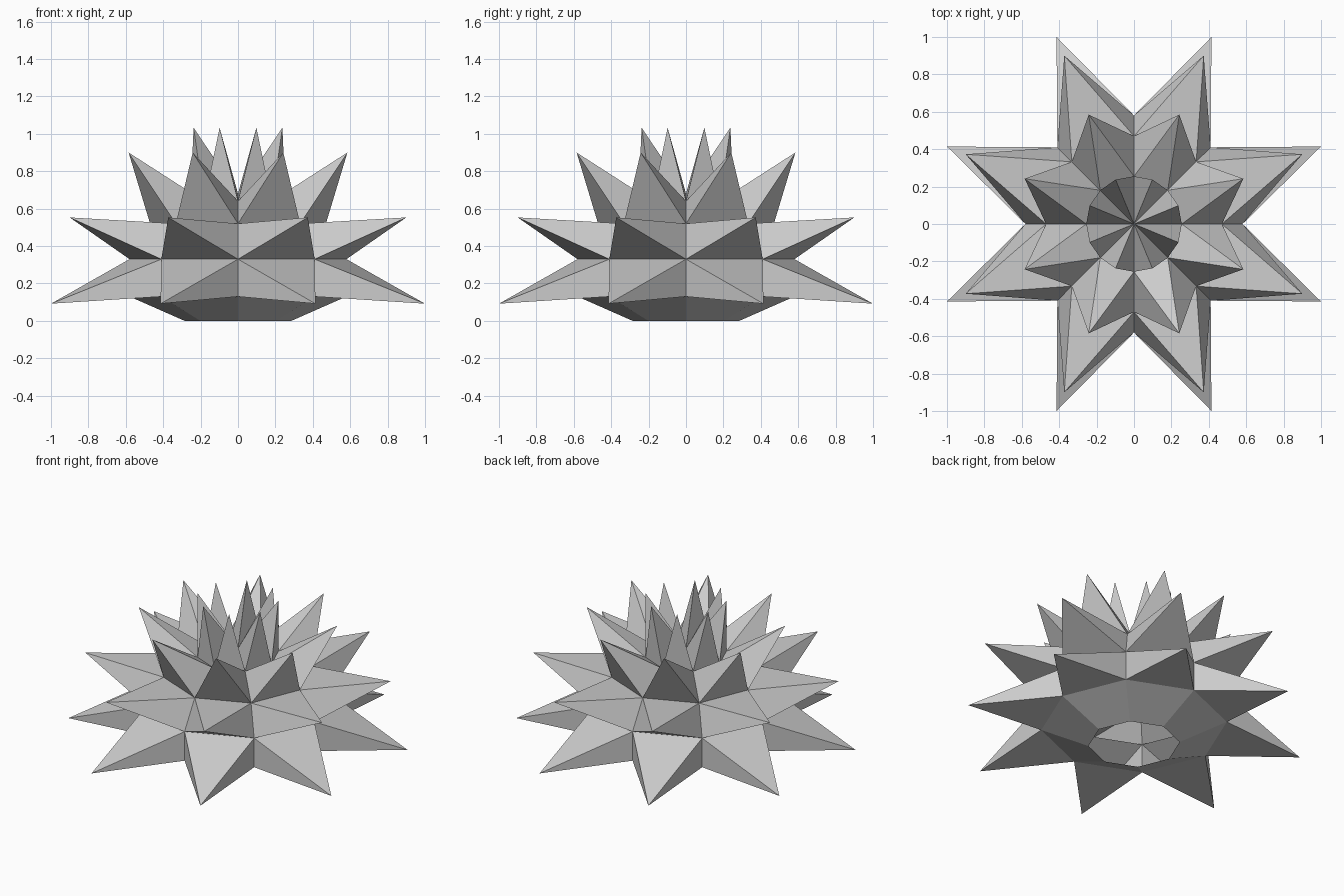
import bpy, bmesh
from math import cos, sin, pi

if "Cube" in bpy.data.objects:
    bpy.data.objects.remove(bpy.data.objects["Cube"])

SIDES = 8
# body rings (radius, height), bottom to top; the bottom is open
RINGS = [(0.285, 0.0), (0.58, 0.13), (0.58, 0.33), (0.47, 0.52), (0.255, 0.64)]
# petal tips (radius, height) for each band above the base
TIPS = [(1.082, 0.092), (0.974, 0.553), (0.633, 0.90)]
CROWN_TIP = (0.257, 1.033)
CENTRE_HEIGHT = 0.68


def polar(bm, radius, z, step):
    a = 2 * pi * step / SIDES
    return bm.verts.new((radius * cos(a), radius * sin(a), z))


def spike(bm, base, tip):
    """Fan of triangles from a base outline up to a tip."""
    for i in range(len(base)):
        bm.faces.new((base[i], base[(i + 1) % len(base)], tip))


bm = bmesh.new()
rings = [[polar(bm, r, z, k) for k in range(SIDES)] for r, z in RINGS]
centre = bm.verts.new((0, 0, CENTRE_HEIGHT))

for k in range(SIDES):
    n = (k + 1) % SIDES
    # sloping base band
    bm.faces.new((rings[0][k], rings[0][n], rings[1][n], rings[1][k]))
    # three tiers of pointed petals
    for i, (r, z) in enumerate(TIPS):
        lo, hi = rings[i + 1], rings[i + 2]
        spike(bm, [lo[k], lo[n], hi[n], hi[k]], polar(bm, r, z, k + 0.5))
    # crown of upright spikes
    spike(bm, [rings[-1][k], rings[-1][n], centre], polar(bm, *CROWN_TIP, k + 0.5))

mesh = bpy.data.meshes.new("spiky_flower")
bm.to_mesh(mesh)
bm.free()
bpy.context.collection.objects.link(bpy.data.objects.new("spiky_flower", mesh))
